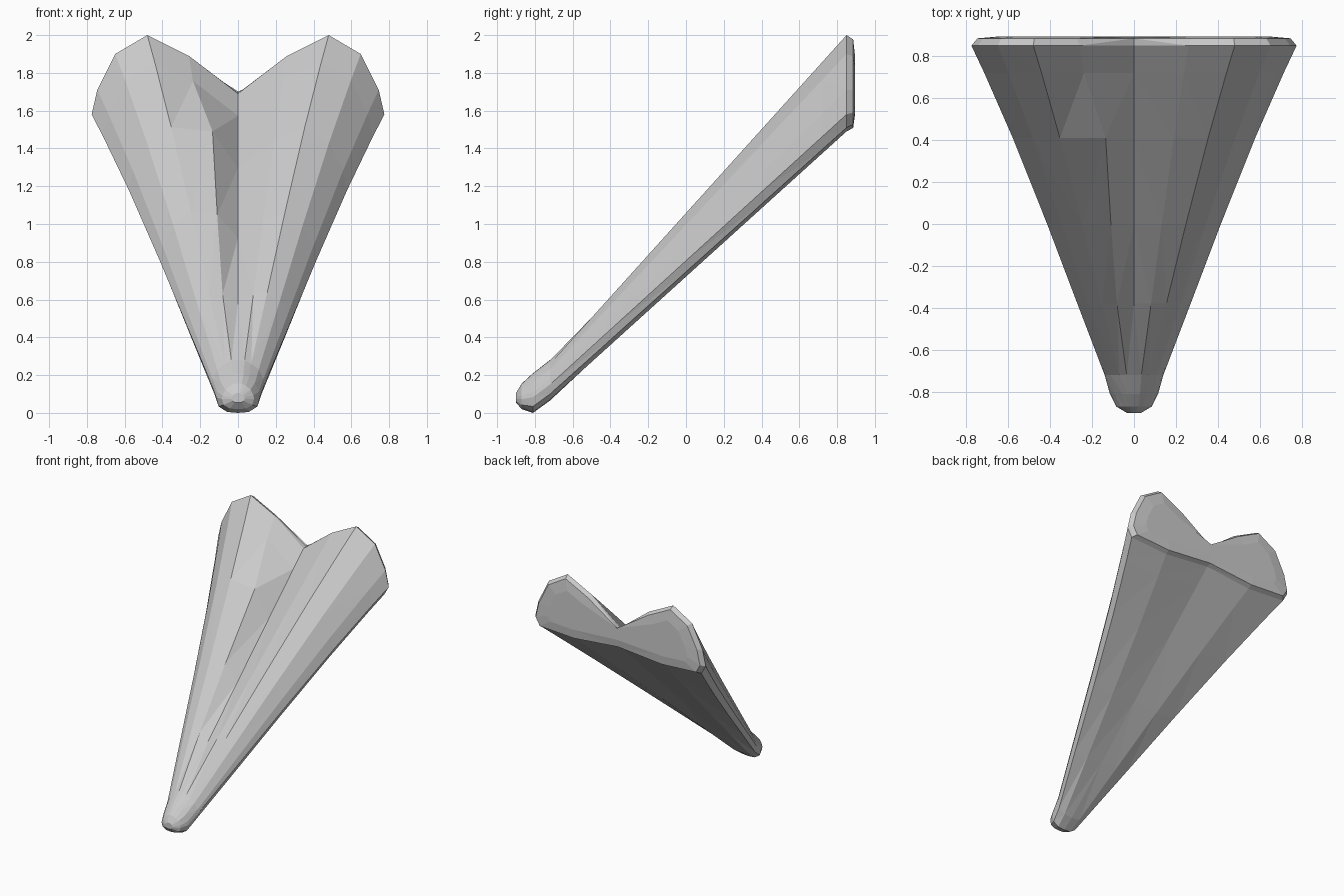
import bpy, bmesh

if "Cube" in bpy.data.objects:
    bpy.data.objects.remove(bpy.data.objects["Cube"])

# Right half of the wide heart section and of the narrow tip section (x, z), top centre to bottom centre
HEART = [(0, 1.69), (.26, 1.89), (.48, 2.0), (.65, 1.9), (.745, 1.71),
         (.775, 1.58), (.735, 1.51), (.40, 1.49), (0, 1.53)]
TIP = [(0, .28), (.035, .278), (.07, .26), (.11, .23), (.135, .18),
       (.14, .15), (.125, .10), (.07, .07), (0, .065)]
Y_HEART, Y_TIP = .85, -.72


def between(y):
    f = (y - Y_TIP) / (Y_HEART - Y_TIP)
    pinch = 1 - .16 * f * (1 - f)
    return [((a + (c - a) * f) * pinch, b + (d - b) * f)
            for (a, b), (c, d) in zip(TIP, HEART)]


def squashed_tip(half_width, low, high):
    return [(x * half_width / .14, low + (z - .065) / .215 * (high - low)) for x, z in TIP]


def inset_heart(amount):
    return [(x + (.42 - x) * amount if x else 0, z + (1.72 - z) * amount) for x, z in HEART]


def full_loop(half, y):
    right = [(x, y, z) for x, z in half]
    left = [(-x, y, z) for x, z in half[-2:0:-1]]
    return right + left


# Sections from the rounded tip to the domed heart cap
rings = [full_loop(squashed_tip(.035, .055, .105), -.9),
         full_loop(squashed_tip(.085, .02, .155), -.87),
         full_loop(squashed_tip(.115, 0, .21), -.81)]
rings += [full_loop(between(y), y) for y in (-.72, -.38, 0, .41, .72, .85)]
rings += [full_loop(inset_heart(.08), .885), full_loop(inset_heart(.4), .895)]

# Slight fold beside the groove on the left
rings[6][-1] = (-.135, .41, 1.49)
rings[5][-1] = (-.11, 0, 1.05)

# Loft the body
bm = bmesh.new()
loops = [[bm.verts.new(p) for p in ring] for ring in rings]
n = len(loops[0])
for a, b in zip(loops, loops[1:]):
    for i in range(n):
        j = (i + 1) % n
        bm.faces.new((a[i], a[j], b[j], b[i]))
bm.faces.new(loops[0])
bm.faces.new(loops[-1])
bmesh.ops.triangulate(bm, faces=bm.faces[:])
bmesh.ops.recalc_face_normals(bm, faces=bm.faces[:])

mesh = bpy.data.meshes.new("heart_petal")
bm.to_mesh(mesh)
bm.free()
petal = bpy.data.objects.new("heart_petal", mesh)
bpy.context.collection.objects.link(petal)
